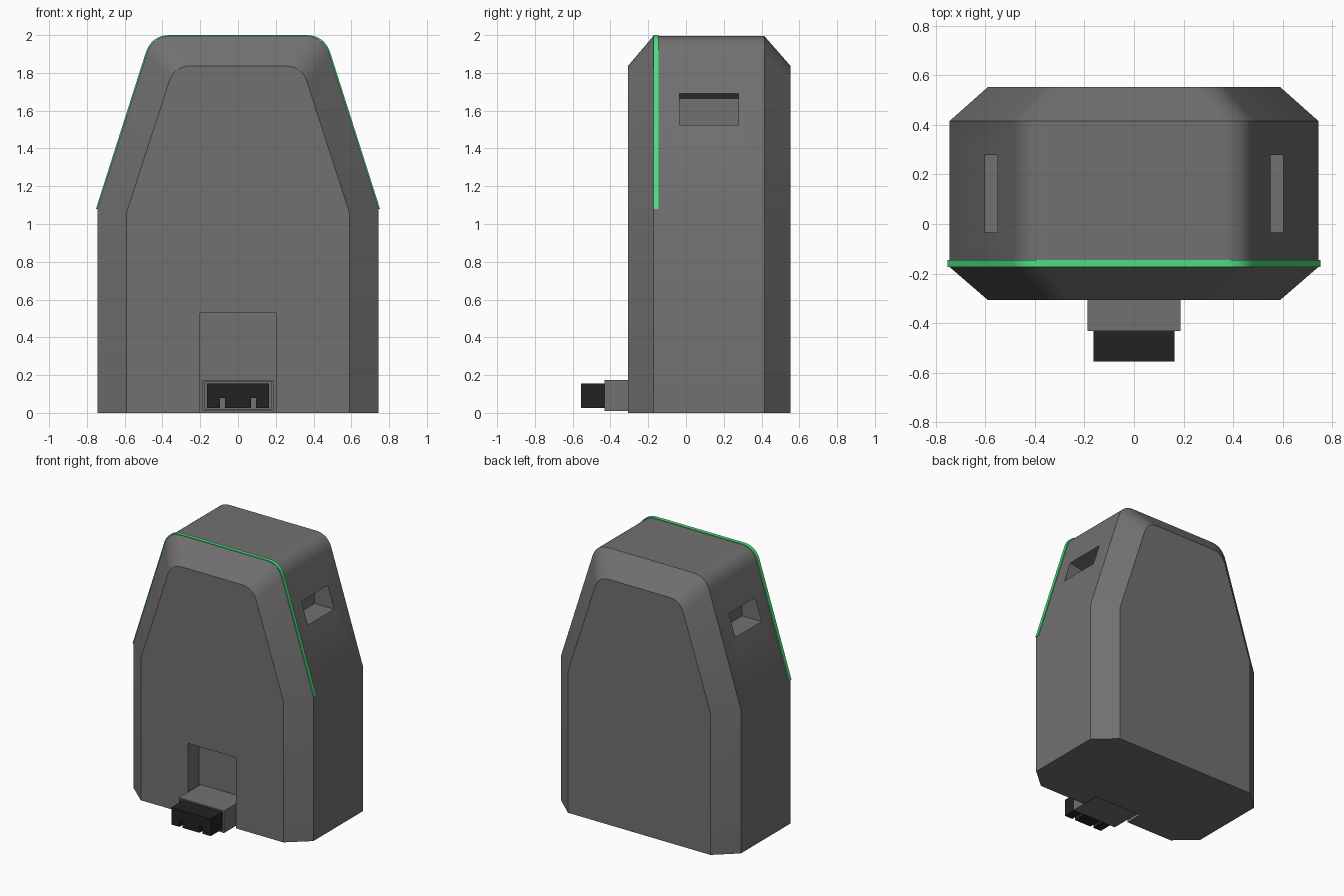
import bpy
import bmesh
import math

cube = bpy.data.objects.get("Cube")
if cube:
    bpy.data.objects.remove(cube, do_unlink=True)


def material(name, rgb):
    mat = bpy.data.materials.new(name)
    mat.use_nodes = True
    mat.diffuse_color = (*rgb, 1)
    mat.node_tree.nodes["Principled BSDF"].inputs["Base Color"].default_value = (*rgb, 1)
    return mat


GREY = material("mid_grey", (0.165, 0.165, 0.165))
GREEN = material("bright_green", (0.07, 0.73, 0.216))
BLACK = material("near_black", (0.016, 0.016, 0.016))


def loft(name, rings, mat):
    """Closed solid through rings of equal point count, capped at both ends."""
    bm = bmesh.new()
    loops = [[bm.verts.new(p) for p in ring] for ring in rings]
    count = len(rings[0])
    for a, b in zip(loops, loops[1:]):
        for i in range(count):
            j = (i + 1) % count
            bm.faces.new((a[i], a[j], b[j], b[i]))
    bm.faces.new(loops[0])
    bm.faces.new(loops[-1])
    bmesh.ops.recalc_face_normals(bm, faces=bm.faces)
    mesh = bpy.data.meshes.new(name)
    bm.to_mesh(mesh)
    bm.free()
    mesh.materials.append(mat)
    obj = bpy.data.objects.new(name, mesh)
    bpy.context.collection.objects.link(obj)
    return obj


def extrude(name, outline, y0, y1, mat):
    return loft(name, [[(x, y, z) for x, z in outline] for y in (y0, y1)], mat)


def box(name, x0, x1, y0, y1, z0, z1, mat):
    return extrude(name, [(x0, z0), (x1, z0), (x1, z1), (x0, z1)], y0, y1, mat)


def activate(obj):
    bpy.ops.object.select_all(action="DESELECT")
    obj.select_set(True)
    bpy.context.view_layer.objects.active = obj


def cut(obj, cutter):
    mod = obj.modifiers.new("cut", "BOOLEAN")
    mod.operation = "DIFFERENCE"
    mod.solver = "EXACT"
    mod.object = cutter
    activate(obj)
    bpy.ops.object.modifier_apply(modifier=mod.name)
    bpy.data.objects.remove(cutter, do_unlink=True)


def arch(half, shoulder, corner, top, reach, steps=10):
    """Tapered arch from right shoulder to left shoulder with rounded top corners."""
    length = math.hypot(half - corner, top - shoulder)
    start = (corner + (half - corner) * reach / length, top - (top - shoulder) * reach / length)
    end = (corner - reach, top)
    side = [(half, shoulder)]
    for i in range(steps + 1):
        t = i / steps
        side.append(tuple((1 - t) ** 2 * s + 2 * t * (1 - t) * c + t * t * e
                          for s, c, e in zip(start, (corner, top), end)))
    return side + [(-x, z) for x, z in reversed(side)]


def with_base(path):
    half = path[0][0]
    return [(half, 0)] + path + [(-half, 0)]


# Main housing with chamfered front and back
outer = with_base(arch(0.745, 1.08, 0.453, 1.995, 0.10))
inner = with_base(arch(0.59, 1.06, 0.338, 1.837, 0.09))
layers = [(-0.307, inner), (-0.173, outer), (0.415, outer), (0.553, inner)]
housing = loft("housing", [[(x, y, z) for x, z in pts] for y, pts in layers], GREY)

# Front connector bay and side grip pockets
cut(housing, box("bay_cutter", -0.2, 0.2, -0.6, -0.175, -0.1, 0.53, GREY))
for s in (1, -1):
    grip = [(s * 0.44, 1.525), (s * 0.7, 1.525), (s * 0.7, 1.724), (s * 0.44, 1.665)]
    cut(housing, extrude("grip_cutter", grip, -0.035, 0.278, GREY))
activate(housing)
bpy.ops.object.shade_smooth_by_angle(angle=math.radians(30))
weighted = housing.modifiers.new("even_shading", "WEIGHTED_NORMAL")
weighted.keep_sharp = True

# Green trim over the upper front edge
band = arch(0.752, 1.08, 0.459, 2.0, 0.10)
band += reversed(arch(0.735, 1.08, 0.443, 1.98, 0.10))
trim = extrude("trim_strip", band, -0.173, -0.146, GREEN)
activate(trim)
bpy.ops.object.shade_smooth_by_angle(angle=math.radians(30))

# Connector sleeve with a shallow rim
sleeve = box("connector_sleeve", -0.187, 0.187, -0.432, -0.16, 0.01, 0.175, GREY)
cut(sleeve, box("rim_cutter", -0.176, 0.176, -0.5, -0.42, 0.02, 0.165, GREY))

# Black plug with two slots in its lower edge
plug = box("connector_plug", -0.163, 0.163, -0.555, -0.41, 0.027, 0.155, BLACK)
for s in (1, -1):
    cut(plug, box("slot_cutter", s * 0.083 - 0.013, s * 0.083 + 0.013, -0.6, -0.42, 0, 0.08, BLACK))
